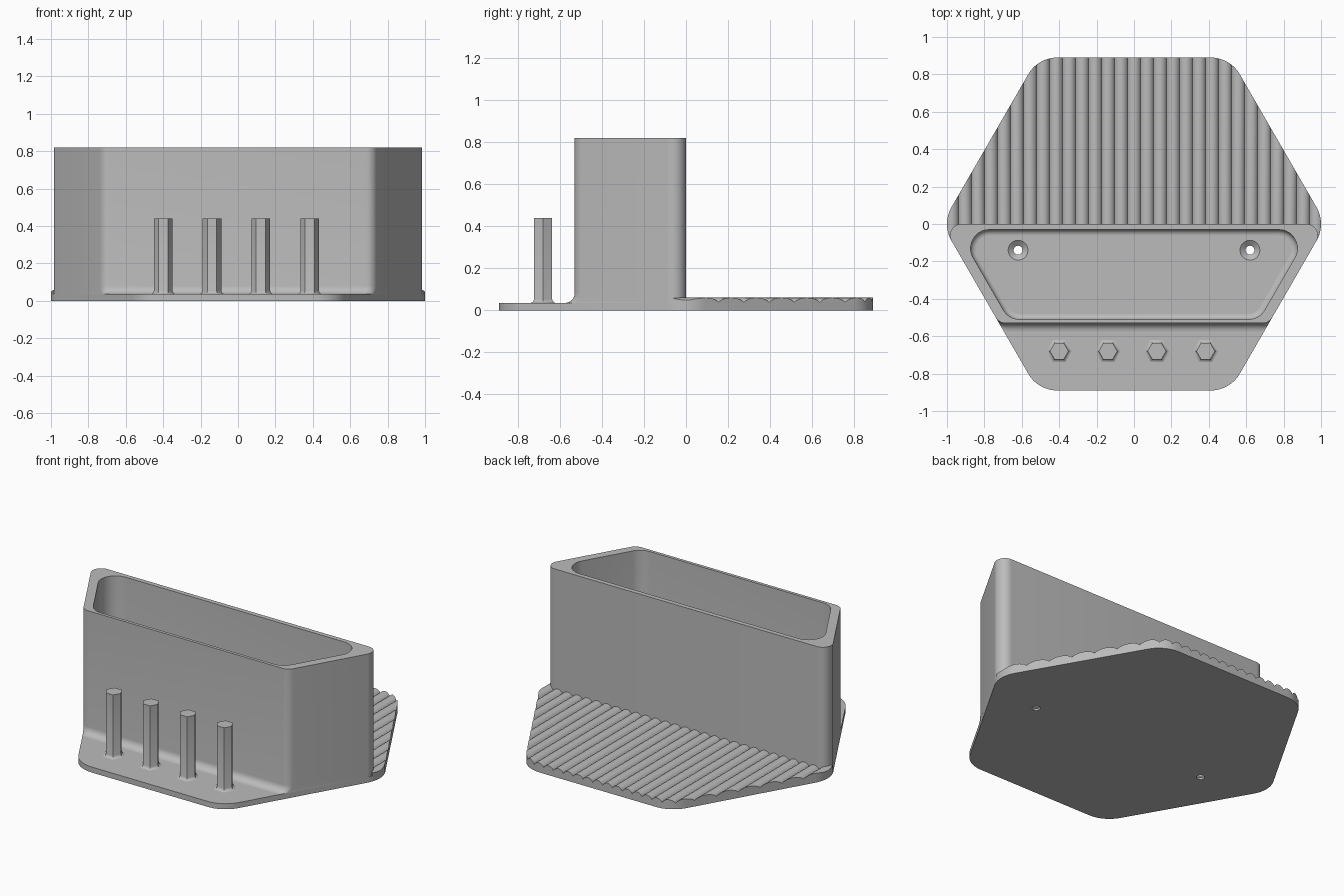
import bpy
import bmesh
import math
from mathutils import Vector, Matrix

cube = bpy.data.objects.get("Cube")
if cube:
    bpy.data.objects.remove(cube, do_unlink=True)

HALF_DEPTH = 0.89
CORNER = HALF_DEPTH / math.cos(math.pi / 6)
SLOPE = math.tan(math.pi / 6)
PLATE = 0.035
RIM = 0.82

grey = bpy.data.materials.new("plain grey")
grey.use_nodes = True
grey.diffuse_color = (0.5, 0.5, 0.5, 1)
grey.node_tree.nodes["Principled BSDF"].inputs["Base Color"].default_value = grey.diffuse_color


def rounded(corners, radii, segs=10):
    """Counter-clockwise polygon with each corner replaced by an arc."""
    pts = []
    for i, p in enumerate(corners):
        p = Vector(p)
        u = (Vector(corners[i - 1]) - p).normalized()
        v = (Vector(corners[(i + 1) % len(corners)]) - p).normalized()
        theta = u.angle(v)
        r = radii[i]
        centre = p + (u + v).normalized() * r / math.sin(theta / 2)
        start = p + u * r / math.tan(theta / 2) - centre
        for k in range(segs + 1):
            turn = Matrix.Rotation((math.pi - theta) * k / segs, 2)
            pts.append(centre + turn @ start)
    return pts


def circle(x, y, r, sides):
    return [Vector((x + r * math.cos(2 * math.pi * k / sides),
                    y + r * math.sin(2 * math.pi * k / sides))) for k in range(sides)]


def loft(name, layers, loop=False):
    """Join (outline, height) layers; cap the ends or close into a loop."""
    bm = bmesh.new()
    rings = [[bm.verts.new((p.x, p.y, z)) for p in pts] for pts, z in layers]
    pairs = list(zip(rings, rings[1:]))
    if loop:
        pairs.append((rings[-1], rings[0]))
    else:
        bm.faces.new(rings[0])
        bm.faces.new(rings[-1])
    for a, b in pairs:
        for i in range(len(a)):
            j = (i + 1) % len(a)
            bm.faces.new((a[i], a[j], b[j], b[i]))
    bmesh.ops.recalc_face_normals(bm, faces=bm.faces)
    mesh = bpy.data.meshes.new(name)
    bm.to_mesh(mesh)
    bm.free()
    mesh.materials.append(grey)
    obj = bpy.data.objects.new(name, mesh)
    bpy.context.collection.objects.link(obj)
    return obj


def select(obj):
    bpy.ops.object.select_all(action='DESELECT')
    obj.select_set(True)
    bpy.context.view_layer.objects.active = obj


def cut(obj, tool, operation):
    mod = obj.modifiers.new("cut", 'BOOLEAN')
    mod.operation = operation
    mod.solver = 'EXACT'
    mod.object = tool
    tool.hide_render = True
    select(obj)
    bpy.ops.object.modifier_apply(modifier=mod.name)
    bpy.data.objects.remove(tool, do_unlink=True)


def trapezoid(back, front, inset, r_back, r_front):
    """Outline whose slanted sides follow the plate edge, moved in by inset."""
    xb, xf = (CORNER + y * SLOPE - inset / math.cos(math.pi / 6) for y in (back, front))
    return rounded([(-xf, front), (xf, front), (xb, back), (-xb, back)],
                   [r_front, r_front, r_back, r_back])


parts = []

# Hexagonal base plate with two countersunk screw holes
hexagon = rounded(circle(0, 0, CORNER, 6), [0.18] * 6)
plate = loft("base_plate", [(hexagon, 0), (hexagon, PLATE)])
for x in (-0.62, 0.62):
    profile = [(0.024, -0.05), (0.024, 0.012), (0.0656, PLATE + 0.01)]
    cut(plate, loft("hole_cutter", [(circle(x, -0.14, r, 32), z) for r, z in profile]),
        'DIFFERENCE')
parts.append(plate)

# Open container: flared front foot, outer wall, rim, inner wall, floor fillet
layers = []
foot, fillet, steps = 0.045, 0.03, 6
for k in range(steps + 1):
    a = math.pi / 2 * k / steps
    layers.append((trapezoid(0, -0.53 - foot * (1 - math.sin(a)), 0, 0.06, 0.06),
                   PLATE + foot * (1 - math.cos(a))))
layers.append((trapezoid(0, -0.53, 0, 0.06, 0.06), RIM))
layers.append((trapezoid(-0.03, -0.51, 0.055, 0.1, 0.1), RIM))
for k in range(steps + 1):
    a = math.pi / 2 * k / steps
    s = fillet * (1 - math.cos(a))
    layers.append((trapezoid(-0.03 - s, -0.51 + s, 0.055 + s, 0.1 - s, 0.1 - s),
                   PLATE + fillet * (1 - math.sin(a))))
parts.append(loft("container_wall", layers, loop=True))

# Ribbed rear deck: rounded ridges trimmed to the plate outline
pitch, trough, crest = 0.0695, 0.038, 0.06
rise = crest - trough
radius = (pitch ** 2 / 4 + rise ** 2) / (2 * rise)
spread = math.asin(pitch / 2 / radius)
section = [Vector((-15.5 * pitch, 0)), Vector((15.5 * pitch, 0))]
for ridge in range(15, -16, -1):
    for k in range(8):
        a = spread * (1 - k / 4)
        section.append(Vector((ridge * pitch + radius * math.sin(a),
                               crest - radius + radius * math.cos(a))))
section.append(Vector((-15.5 * pitch, trough)))
deck = loft("ribbed_deck", [(section, -1), (section, 1)])
deck.data.transform(Matrix.Rotation(math.pi / 2, 4, 'X'))
outline = [Vector(p) for p in ((0.9, -0.015), (0.9, -0.06), (0.99, -0.06))]
outline += [p for p in hexagon if p.y > -0.055]
outline += [Vector(p) for p in ((-0.99, -0.06), (-0.9, -0.06), (-0.9, -0.015))]
cut(deck, loft("deck_trim", [(outline, PLATE), (outline, 0.1)]), 'INTERSECT')
parts.append(deck)

# Row of hexagonal pegs with flared feet
for i in range(4):
    x = -0.4 + 0.261 * i
    profile = [(0.068, PLATE), (0.059, 0.038), (0.053, 0.044), (0.05, 0.053), (0.05, 0.44)]
    parts.append(loft(f"peg_{i + 1}", [(circle(x, -0.68, r, 6), z) for r, z in profile]))

for part in parts:
    select(part)
    bpy.ops.object.shade_smooth_by_angle(angle=math.radians(30))
